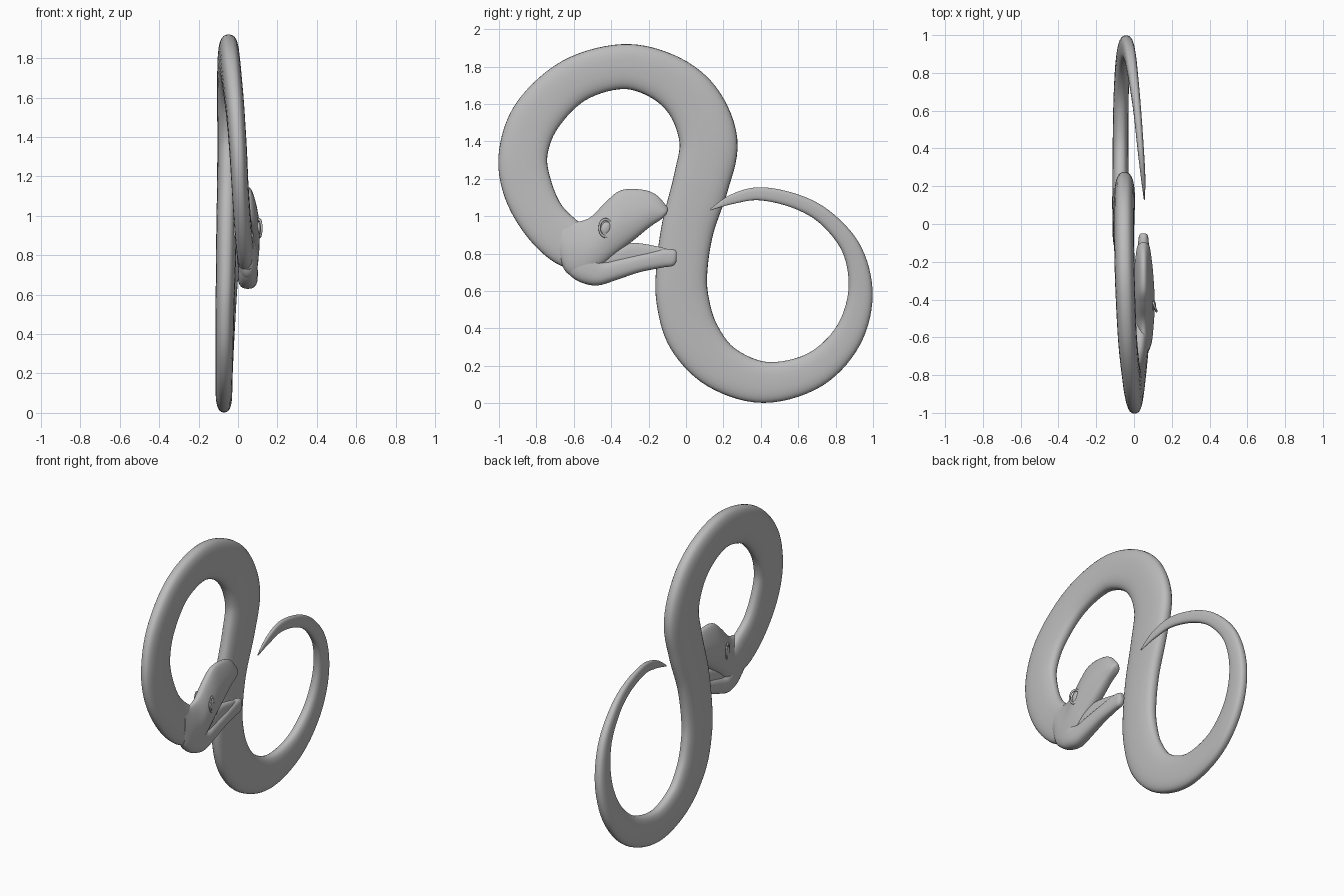
import bpy, bmesh, math
from mathutils import Vector

if "Cube" in bpy.data.objects:
    bpy.data.objects.remove(bpy.data.objects["Cube"])

grey = bpy.data.materials.new("plain grey")
grey.use_nodes = True
grey.diffuse_color = (0.5, 0.5, 0.5, 1)
grey.node_tree.nodes["Principled BSDF"].inputs["Base Color"].default_value = (0.5, 0.5, 0.5, 1)


def finish(name, bm, angle=50):
    bmesh.ops.recalc_face_normals(bm, faces=bm.faces)
    mesh = bpy.data.meshes.new(name)
    bm.to_mesh(mesh)
    bm.free()
    mesh.materials.append(grey)
    obj = bpy.data.objects.new(name, mesh)
    bpy.context.collection.objects.link(obj)
    bpy.ops.object.select_all(action='DESELECT')
    obj.select_set(True)
    bpy.context.view_layer.objects.active = obj
    bpy.ops.object.shade_smooth_by_angle(angle=math.radians(angle))
    return obj


def smooth(rows, steps):
    """Catmull-Rom interpolation of equal-length rows."""
    rows = [Vector(r) for r in rows]
    out = []
    for i in range(len(rows) - 1):
        a, b = rows[max(i - 1, 0)], rows[i]
        c, d = rows[i + 1], rows[min(i + 2, len(rows) - 1)]
        for k in range(steps):
            t = k / steps
            out.append(0.5 * (2 * b + (c - a) * t + (2 * a - 5 * b + 4 * c - d) * t * t
                              + (3 * b - a - 3 * c + d) * t ** 3))
    return out + [rows[-1]]


def loft(name, sections, sides=28, power=2.6, taper=0.0):
    """Skin rounded sections, each (centre, half-height vector, half-width in x)."""
    bm = bmesh.new()
    rings = []
    for centre, up, hx in sections:
        ring = []
        for k in range(sides):
            a = math.tau * k / sides
            c, s = math.cos(a), math.sin(a)
            u = math.copysign(abs(c) ** (2 / power), c)
            v = math.copysign(abs(s) ** (2 / power), s)
            x = Vector((hx * v * (1 - taper * max(u, 0)), 0, 0))
            ring.append(bm.verts.new(centre + up * u + x))
        rings.append(ring)
    for r, q in zip(rings, rings[1:]):
        for k in range(sides):
            j = (k + 1) % sides
            bm.faces.new((r[k], r[j], q[j], q[k]))
    bm.faces.new(rings[0])
    bm.faces.new(rings[-1])
    return finish(name, bm)


# Coiled body: y, z, half height, x, half width from neck to tail tip
path = [
    (-.50, .80, .10, .045, .045), (-.63, .855, .125, .035, .044), (-.765, .985, .125, .022, .043),
    (-.85, 1.16, .132, .01, .043), (-.87, 1.34, .13, 0, .045), (-.795, 1.54, .13, -.015, .047),
    (-.60, 1.725, .122, -.035, .05), (-.34, 1.80, .12, -.047, .052), (-.12, 1.745, .13, -.052, .053),
    (.04, 1.61, .145, -.052, .054), (.12, 1.40, .155, -.05, .055), (.08, 1.18, .15, -.052, .054),
    (.01, .94, .14, -.058, .052), (-.022, .72, .137, -.062, .05), (-.018, .55, .14, -.066, .048),
    (.04, .36, .14, -.069, .046), (.185, .195, .125, -.071, .044), (.42, .112, .11, -.071, .042),
    (.68, .175, .095, -.068, .040), (.86, .35, .08, -.058, .038), (.932, .58, .066, -.042, .035),
    (.892, .81, .052, -.022, .031), (.76, .98, .043, -.002, .026), (.60, 1.075, .039, .017, .021),
    (.40, 1.12, .035, .035, .017), (.25, 1.092, .026, .048, .012), (.13, 1.035, .004, .055, .003),
]
rows = smooth(path, 7)
sections = []
for i, (y, z, h, x, w) in enumerate(rows):
    p, q = rows[max(i - 1, 0)], rows[min(i + 1, len(rows) - 1)]
    tangent = Vector((0, q[0] - p[0], q[1] - p[1])).normalized()
    sections.append((Vector((x, y, z)), Vector((0, -tangent.z, tangent.y)) * h, w))
loft("coiled_body", sections)

# Head parts: lower y, z, upper y, z, half width
HEAD_X = 0.05


def head_part(name, pairs, **kw):
    parts = []
    for y1, z1, y2, z2, w in smooth(pairs, 5):
        low, high = Vector((HEAD_X, y1, z1)), Vector((HEAD_X, y2, z2))
        parts.append(((low + high) / 2, (high - low) / 2, w))
    return loft(name, parts, **kw)


head_part("upper_head", [
    (-.68, .79, -.655, .98, .03), (-.64, .70, -.585, .97, .046), (-.56, .67, -.51, .995, .054),
    (-.46, .725, -.43, 1.075, .06), (-.37, .80, -.35, 1.138, .058), (-.27, .88, -.24, 1.143, .051),
    (-.19, .945, -.16, 1.115, .042), (-.13, .985, -.105, 1.055, .032), (-.105, 1.01, -.095, 1.035, .015),
], taper=0.45)
head_part("lower_jaw", [
    (-.66, .73, -.60, .83, .03), (-.61, .675, -.55, .85, .044), (-.55, .642, -.50, .81, .05),
    (-.47, .63, -.445, .76, .05), (-.37, .66, -.36, .775, .045), (-.25, .70, -.24, .80, .038),
    (-.13, .725, -.12, .825, .03), (-.07, .735, -.06, .82, .024), (-.05, .76, -.05, .80, .012),
])
# Thin flesh closing the corner of the mouth
head_part("mouth_corner", [
    (-.47, .72, -.47, .80, .03), (-.38, .72, -.35, .84, .03), (-.29, .74, -.28, .858, .026),
    (-.16, .75, -.15, .838, .02), (-.07, .76, -.07, .815, .012),
])

# Eyes with raised lids on both sides
for side, label in ((1, "left"), (-1, "right")):
    bm = bmesh.new()
    bmesh.ops.create_uvsphere(bm, u_segments=20, v_segments=12, radius=1)
    for v in bm.verts:
        v.co = Vector((v.co.x * .014, v.co.y * .026, v.co.z * .036))
    eye = finish(label + "_eye", bm)
    eye.location = (HEAD_X + side * .052, -.43, .935)
    eye.rotation_euler.x = -.35
    bpy.ops.mesh.primitive_torus_add(major_radius=.035, minor_radius=.006, major_segments=28,
                                     minor_segments=8, rotation=(-.35, math.pi / 2, 0),
                                     location=(HEAD_X + side * .057, -.43, .937))
    lid = bpy.context.object
    lid.name = label + "_eyelid"
    lid.scale = (1.3, 1, 1)
    lid.data.materials.append(grey)
    bpy.ops.object.shade_smooth_by_angle(angle=math.radians(60))
